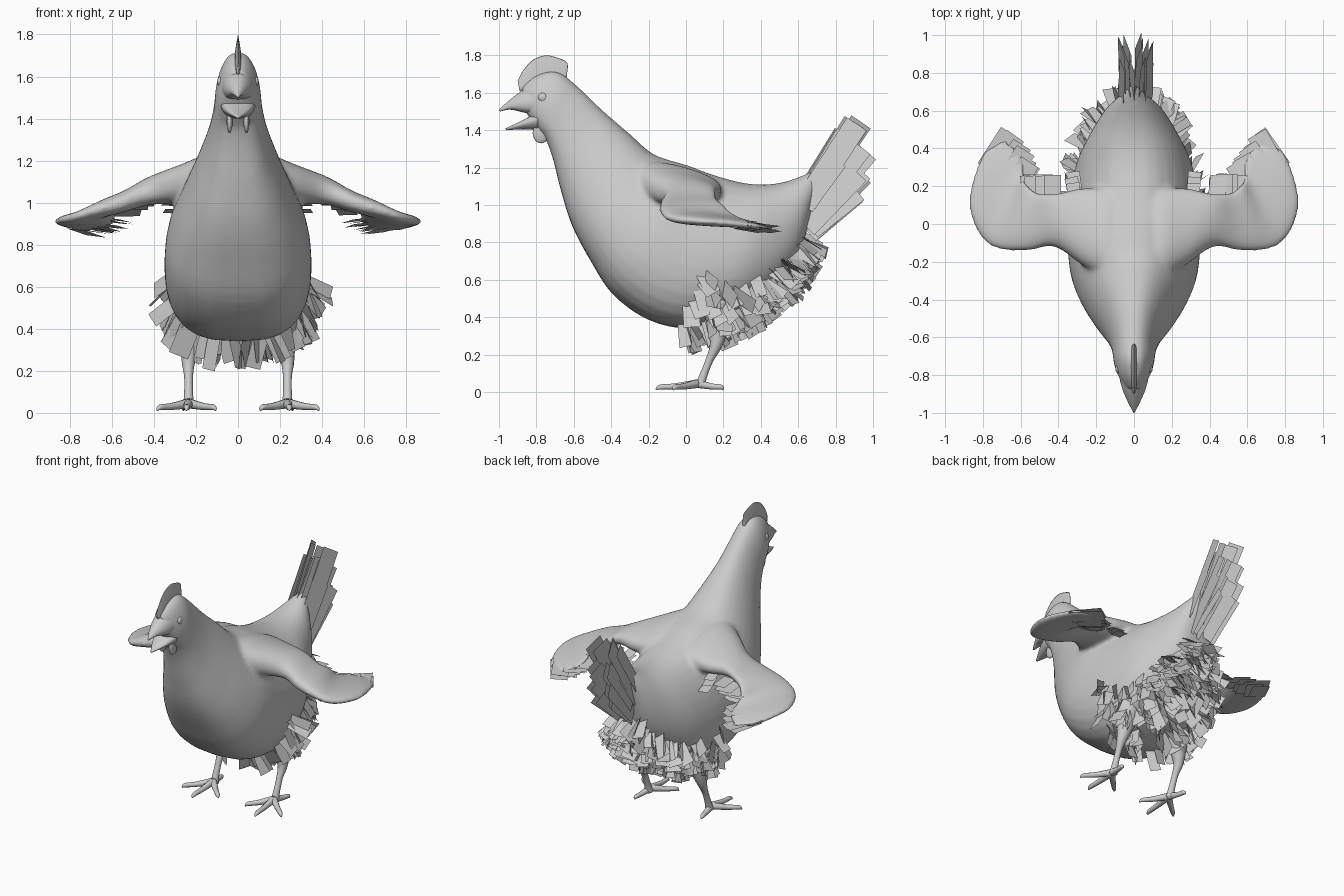
import bpy, bmesh, math, random
from mathutils import Vector as V

random.seed(4)
cube = bpy.data.objects.get("Cube")
if cube:
    bpy.data.objects.remove(cube, do_unlink=True)

TONE = (0.6, 0.6, 0.6, 1)
plain = bpy.data.materials.new("plain_grey")
plain.use_nodes = True
plain.diffuse_color = TONE
plain.node_tree.nodes["Principled BSDF"].inputs["Base Color"].default_value = TONE


def finish(bm, name, smooth=True):
    if smooth:
        bmesh.ops.recalc_face_normals(bm, faces=bm.faces)
    for f in bm.faces:
        f.smooth = smooth
    mesh = bpy.data.meshes.new(name)
    bm.to_mesh(mesh)
    bm.free()
    mesh.materials.append(plain)
    ob = bpy.data.objects.new(name, mesh)
    bpy.context.collection.objects.link(ob)
    return ob


def skin(name, *shells):
    """One object of closed shells, each a list of equal rings of points."""
    bm = bmesh.new()
    for rings in shells:
        rows = [[bm.verts.new(p) for p in r] for r in rings]
        n = len(rows[0])
        for a, b in zip(rows, rows[1:]):
            for i in range(n):
                j = (i + 1) % n
                bm.faces.new((a[i], a[j], b[j], b[i]))
        bm.faces.new(rows[0])
        bm.faces.new(rows[-1])
    return finish(bm, name)


def spline(keys, u):
    """Smooth interpolation of tuples at position u."""
    i = max(0, min(int(u), len(keys) - 2))
    t = u - i
    k = [keys[max(0, min(j, len(keys) - 1))] for j in (i - 1, i, i + 1, i + 2)]
    return [0.5 * (2 * b + (c - a) * t + (2 * a - 5 * b + 4 * c - d) * t * t
            + (3 * b - a - 3 * c + d) * t ** 3) for a, b, c, d in zip(*k)]


def section_point(s, ang, axis, pear):
    """Point on an egg-like section: s = two opposite points and half thickness."""
    a, b, h = V(s[0:3]), V(s[3:6]), s[6]
    c, sn = math.cos(ang), math.sin(ang)
    sn = math.copysign(abs(sn) ** (0.85 if c > 0 else 0.7), sn)
    return (a + b) / 2 + (a - b) / 2 * c + axis * h * sn * (1 - pear * c)


def loft(keys, axis, pear=0.0, steps=4, sides=32):
    """Rings interpolated through section keys."""
    stations = [spline(keys, i / steps) for i in range((len(keys) - 1) * steps + 1)]
    return [[section_point(s, math.tau * j / sides, axis, pear) for j in range(sides)] for s in stations]


def tube(pts, sides=10, steps=4):
    """Rings of a round limb through (x, y, z, radius) points."""
    path = [spline(pts, i / steps) for i in range((len(pts) - 1) * steps + 1)]
    rings = []
    for i, p in enumerate(path):
        tan = V(path[min(i + 1, len(path) - 1)][:3]) - V(path[max(i - 1, 0)][:3])
        q = tan.to_track_quat('Z', 'Y')
        rings.append([V(p[:3]) + q @ V((math.cos(k * math.tau / sides), math.sin(k * math.tau / sides), 0)) * p[3]
                      for k in range(sides)])
    return rings


def blob(name, loc, size):
    bm = bmesh.new()
    bmesh.ops.create_uvsphere(bm, u_segments=16, v_segments=10, radius=1)
    for v in bm.verts:
        v.co = V(a * b for a, b in zip(v.co, size)) + V(loc)
    return finish(bm, name)


def plate(bm, base, direction, across, length, width):
    d = direction.normalized()
    w = (across - d * across.dot(d)).normalized() * width / 2
    bm.faces.new([bm.verts.new(p) for p in (base - w, base + w, base + d * length + w, base + d * length - w)])


def jitter(amount):
    return V(random.uniform(-amount, amount) for _ in range(3))


X, Z = V((1, 0, 0)), V((0, 0, 1))


def profile(rows):
    return [(0, a, b, 0, c, d, w) for a, b, c, d, w in rows]


# Head, neck and body: top y z, bottom y z, half width
BODY = profile([
    (-.88, 1.63, -.86, 1.50, .045), (-.80, 1.695, -.79, 1.40, .088),
    (-.69, 1.715, -.75, 1.35, .107), (-.58, 1.635, -.71, 1.24, .117),
    (-.45, 1.51, -.67, 1.08, .15), (-.30, 1.38, -.61, .89, .215),
    (-.17, 1.27, -.51, .70, .285), (0, 1.215, -.39, .52, .335),
    (.15, 1.16, -.20, .385, .345), (.30, 1.12, .02, .34, .335),
    (.42, 1.11, .25, .40, .30), (.53, 1.125, .45, .53, .225),
    (.64, 1.165, .59, .70, .145), (.71, 1.20, .65, .88, .07),
    (.75, 1.22, .69, 1.05, .02)])
# Wing: front edge, rear edge, half thickness
WING = [(0, -.30, 1.15, 0, .14, 1.10, .04), (.13, -.29, 1.15, .13, .18, 1.09, .095),
        (.27, -.22, 1.10, .27, .19, 1.07, .09),
        (.42, -.12, 1.05, .42, .16, 1.07, .065), (.55, -.14, 1.0, .52, .17, 1.02, .05),
        (.68, -.14, .965, .57, .22, .985, .042), (.79, -.095, .93, .58, .27, .94, .034),
        (.865, .04, .915, .58, .32, .915, .028), (.865, .20, .905, .61, .39, .895, .022),
        (.80, .38, .885, .68, .45, .87, .014)]
wings = [[(s * a, b, c, s * d, e, f, h) for a, b, c, d, e, f, h in WING] for s in (1, -1)]

# Body and wings fused into one skin
body = skin("body_and_wings", loft(BODY, X, 0.15), *(loft(w, Z, -0.25) for w in wings))
fuse = body.modifiers.new("fuse", 'REMESH')
fuse.mode = 'VOXEL'
fuse.voxel_size = 0.013
fuse.use_smooth_shade = True
soften = body.modifiers.new("soften", 'SMOOTH')
soften.factor = 0.5
soften.iterations = 12

# Open beak
skin("upper_beak", loft(profile([(-.80, 1.66, -.79, 1.48, .08), (-.88, 1.61, -.87, 1.495, .06),
                                 (-.945, 1.56, -.94, 1.51, .032), (-1, 1.51, -.995, 1.5, .004)]), X, 0.2))
skin("lower_beak", loft(profile([(-.79, 1.50, -.79, 1.40, .08), (-.88, 1.45, -.87, 1.405, .05),
                                 (-.965, 1.41, -.96, 1.4, .005)]), X, -0.2))

# Comb: thin blade over the head
skin("comb", loft(profile([(-.90, 1.665, -.89, 1.61, .006), (-.87, 1.72, -.84, 1.62, .011),
                           (-.82, 1.775, -.79, 1.64, .012), (-.75, 1.80, -.74, 1.65, .013),
                           (-.68, 1.785, -.69, 1.65, .012), (-.635, 1.76, -.65, 1.65, .009),
                           (-.635, 1.71, -.64, 1.66, .003)]), X, 0.8, sides=16))

# Tail feathers: upright fan, the lower ones leaning further back
bm = bmesh.new()
for y, z, length, width, lean in ((.65, 1.02, .5, .13, 33), (.65, 1.05, .38, .1, 31), (.68, .95, .44, .12, 38),
                                  (.66, .88, .4, .11, 43), (.67, .86, .32, .11, 50), (.64, .98, .3, .1, 36)):
    a = math.radians(lean)
    for side in (-1, 1):
        for x in (.025, .07):
            plate(bm, V((side * x, y, z)) + jitter(.015), V((0, math.sin(a), math.cos(a))) + jitter(.035),
                  V((side * .3, math.cos(a), -math.sin(a))), length, width)
finish(bm, "tail_feathers", False)

# Rump feathers scattered over the rear underside
bm = bmesh.new()
for i in range(240):
    u = random.uniform(8.8, 12.5)
    spread = 1.3 - (u - 9) * 0.16
    ang = math.pi + random.uniform(-spread, spread)
    p, pu, pa = (section_point(spline(BODY, u + du), ang + da, X, 0.15)
                 for du, da in ((0, 0), (.05, 0), (0, .05)))
    normal = (pa - p).cross(pu - p).normalized()
    if normal.dot(p - V((0, .2, .8))) < 0:
        normal.negate()
    d = normal * 0.6 + V((0, .25, -.55)) + jitter(.35)
    plate(bm, p - normal * .015, d, d.cross(normal) + jitter(.35),
          random.uniform(.11, .17), random.uniform(.065, .1))
finish(bm, "rump_feathers", False)

# Toe tips
TOES = {"middle": (.245, -.16), "outer": (.385, -.07), "inner": (.105, -.07), "rear": (.26, .20)}

for side, tag in ((1, "left"), (-1, "right")):
    # Wing feathers: fan at the tip and a row near the elbow
    bm = bmesh.new()
    for layer in range(2):
        for i in range(7):
            t = i / 6
            base = V((.78, .30, .89)).lerp(V((.60, .24, .92)), t) + jitter(.01) - Z * .018 * layer
            d = V((-.52, .82, -.12)) + jitter(.06)
            d.x *= side
            base.x *= side
            plate(bm, base, d, V((side * .82, .52, .1)), (.23 - .12 * t) * (1 - .15 * layer), .11)
        for i in range(4):
            base = V((.44, .12, 1.02)).lerp(V((.55, .13, .98)), i / 3) + jitter(.01) - Z * .02 * layer
            base.x *= side
            plate(bm, base, V((side * .05, 1, -.15)) + jitter(.08), X, .135, .09)
    for i in range(3):
        plate(bm, V((side * .31, .12 + .03 * i, 1.03 - .03 * i)), V((side * .15, 1, -.2)) + jitter(.1), X, .1, .07)
    finish(bm, tag + "_wing_feathers", False)

    # Leg and toes
    x = side * .235
    skin(tag + "_leg", tube([(side * .2, .17, .48, .1), (side * .215, .175, .36, .062), (x, .16, .25, .034),
                             (x, .125, .17, .021), (x, .09, .08, .022), (x, .075, .03, .028)], 14))
    for toe, (tx, ty) in TOES.items():
        mid = V((.235, .06)).lerp(V((tx, ty)), .55)
        skin(tag + "_" + toe + "_toe",
             tube([(x, .06, .045, .024), (side * mid.x, mid.y, .03, .017),
                   (side * tx * .9 + x * .1, ty * .9 + .006, .026, .014), (side * tx, ty, .012, .004)]))

    # Face details
    blob(tag + "_eye", (side * .083, -.765, 1.575), (.016, .026, .026))
    blob(tag + "_cheek", (side * .088, -.72, 1.49), (.02, .035, .045))
    blob(tag + "_wattle", (side * .04, -.775, 1.385), (.014, .045, .055))
